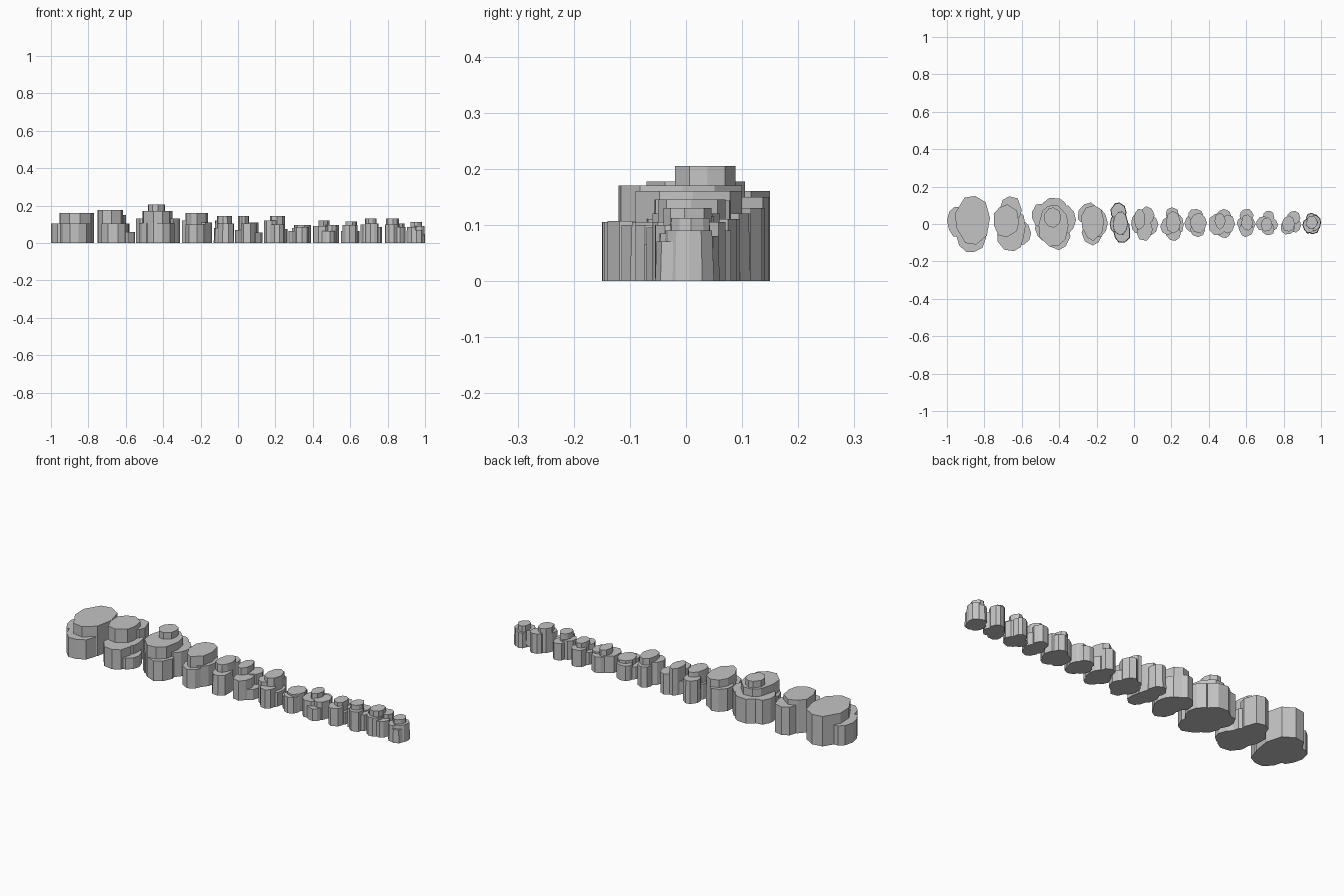
import bpy, bmesh, math, random

random.seed(11)
old_cube = bpy.data.objects.get("Cube")
if old_cube:
    bpy.data.objects.remove(old_cube, do_unlink=True)

stone = bpy.data.materials.new("grey stone")
stone.use_nodes = True
stone.diffuse_color = (0.55, 0.55, 0.55, 1)
stone.node_tree.nodes["Principled BSDF"].inputs["Base Color"].default_value = stone.diffuse_color


def fit(values, low, high):
    """Rescale values so that they fill the range from low to high."""
    smallest, largest = min(values), max(values)
    return [low + (v - smallest) / (largest - smallest) * (high - low) for v in values]


def rock_outline(left, right, front, back, sides):
    """Irregular polygon that fills the given rectangle."""
    angles = [math.tau * (i + random.uniform(-0.15, 0.15)) / sides for i in range(sides)]
    radii = [random.uniform(0.93, 1.07) for _ in angles]
    xs = fit([r * math.cos(a) for a, r in zip(angles, radii)], left, right)
    ys = fit([r * math.sin(a) for a, r in zip(angles, radii)], front, back)
    return list(zip(xs, ys))


def add_block(bm, left, right, front, back, height, taper):
    """Upright flat-topped prism, narrowed toward the top by the taper."""
    outline = rock_outline(left, right, front, back, random.choice((8, 9, 10)))
    cx, cy = (left + right) / 2, (front + back) / 2
    base = [bm.verts.new((x, y, 0)) for x, y in outline]
    top = [bm.verts.new((cx + (x - cx) * taper, cy + (y - cy) * taper, height)) for x, y in outline]
    bm.faces.new(base[::-1])
    bm.faces.new(top)
    for i in range(len(base)):
        j = (i + 1) % len(base)
        bm.faces.new((base[i], base[j], top[j], top[i]))


def rock_cluster(name, *blocks, taper=1.0):
    """One stepped rock; each block is left, right, front, back, height."""
    bm = bmesh.new()
    for block in blocks:
        add_block(bm, *block, taper)
    mesh = bpy.data.meshes.new(name)
    bm.to_mesh(mesh)
    bm.free()
    mesh.materials.append(stone)
    bpy.context.collection.objects.link(bpy.data.objects.new(name, mesh))


# Large rocks at the right end
rock_cluster("broad_boulder",
             (-.955, -.77, -.11, .15, .16), (-1, -.88, -.07, .09, .105),
             (-.95, -.79, -.15, .02, .105))
rock_cluster("notched_boulder",
             (-.75, -.615, -.07, .105, .177), (-.72, -.6, .01, .148, .15),
             (-.73, -.59, -.145, .02, .105), (-.7, -.58, -.08, .07, .105),
             (-.65, -.55, -.11, .02, .06))
rock_cluster("tall_stepped_boulder",
             (-.48, -.39, -.02, .088, .205), (-.51, -.35, -.12, .1, .17),
             (-.5, -.35, .01, .14, .13), (-.545, -.42, -.02, .11, .13),
             (-.42, -.31, -.05, .1, .13), (-.48, -.34, -.14, .01, .107),
             (-.53, -.42, -.09, .04, .107))
rock_cluster("rounded_boulder",
             (-.28, -.16, -.09, .1, .16), (-.3, -.18, -.01, .115, .12),
             (-.24, -.14, -.07, .08, .11), (-.28, -.16, -.115, .02, .1))

# Medium rocks in the middle
rock_cluster("sloping_rock",
             (-.115, -.03, -.06, .07, .145), (-.125, -.04, .01, .115, .12),
             (-.11, -.02, -.1, .02, .105), (-.13, -.06, -.05, .05, .08), taper=.94)
rock_cluster("split_rock",
             (0, .06, -.03, .08, .143), (.015, .1, -.09, .03, .105),
             (.03, .11, 0, .095, .11), (-.015, .05, -.05, .05, .07),
             (.06, .13, -.06, .05, .055))
rock_cluster("leaning_rock",
             (.17, .25, -.05, .07, .145), (.14, .21, -.06, .04, .12),
             (.17, .24, 0, .09, .11), (.17, .25, -.09, 0, .1), (.2, .265, -.05, .05, .075))
rock_cluster("low_rock",
             (.3, .39, -.05, .06, .095), (.27, .34, -.04, .05, .065),
             (.29, .37, .01, .08, .08), (.3, .38, -.07, .01, .085))

# Small rocks at the left end
rock_cluster("wide_small_rock",
             (.43, .49, -.03, .06, .12), (.4, .5, -.06, .06, .09),
             (.44, .52, 0, .08, .085), (.46, .54, -.05, .05, .095), (.44, .52, -.075, 0, .065))
rock_cluster("narrow_small_rock",
             (.575, .635, -.035, .05, .115), (.56, .64, -.07, .01, .095),
             (.565, .64, .01, .08, .09), (.55, .65, -.03, .04, .065))
rock_cluster("round_small_rock",
             (.68, .74, -.04, .035, .13), (.655, .73, -.035, .04, .1),
             (.69, .75, 0, .07, .09), (.68, .75, -.06, .01, .105), (.7, .77, -.04, .035, .085))
rock_cluster("peaked_small_rock",
             (.79, .86, -.04, .045, .13), (.82, .89, 0, .07, .105),
             (.785, .86, -.055, .02, .1), (.83, .895, -.045, .03, .085))
rock_cluster("tapered_end_rock",
             (.92, .985, -.03, .045, .112), (.9, .97, -.05, .03, .085),
             (.93, 1, -.04, .05, .09), (.92, .99, -.055, .01, .07),
             (.92, .98, 0, .06, .08), taper=.92)
